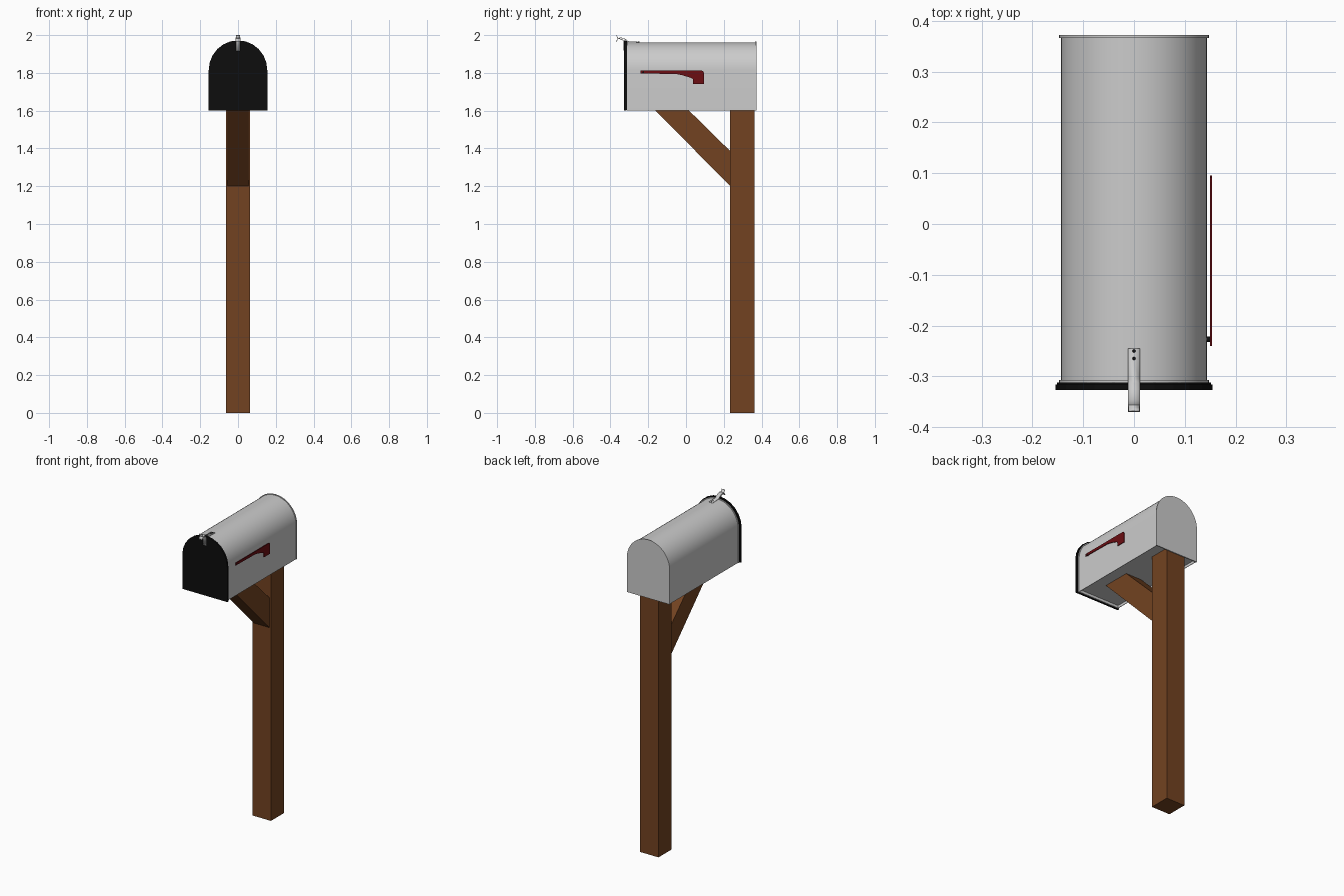
import bpy, bmesh
from math import sin, cos, pi

if "Cube" in bpy.data.objects:
    bpy.data.objects.remove(bpy.data.objects["Cube"])


def material(name, rgb):
    m = bpy.data.materials.new(name)
    m.diffuse_color = (*rgb, 1)
    m.use_nodes = True
    m.node_tree.nodes["Principled BSDF"].inputs["Base Color"].default_value = m.diffuse_color
    return m


WOOD = material("wood", (0.17, 0.055, 0.015))
BLACK = material("black", (0.004, 0.004, 0.004))
RED = material("red", (0.15, 0.004, 0.006))


def add(name, bm, mat=None, smooth=False):
    bmesh.ops.recalc_face_normals(bm, faces=bm.faces)
    me = bpy.data.meshes.new(name)
    bm.to_mesh(me)
    bm.free()
    ob = bpy.data.objects.new(name, me)
    bpy.context.collection.objects.link(ob)
    if mat:
        me.materials.append(mat)
    if smooth:
        bpy.ops.object.select_all(action='DESELECT')
        ob.select_set(True)
        bpy.context.view_layer.objects.active = ob
        bpy.ops.object.shade_smooth_by_angle(angle=0.6)
    return ob


def prism(name, pts, axis, a, b, mat=None, smooth=False):
    """Extrude a 2D outline along x or y between a and b."""
    bm = bmesh.new()
    place = (lambda p, t: (t, *p)) if axis == 'x' else (lambda p, t: (p[0], t, p[1]))
    lo, hi = ([bm.verts.new(place(p, t)) for p in pts] for t in (a, b))
    bm.faces.new(lo)
    bm.faces.new(hi)
    for i in range(len(pts)):
        j = (i + 1) % len(pts)
        bm.faces.new((lo[i], lo[j], hi[j], hi[i]))
    return add(name, bm, mat, smooth)


def arch(w, top, bottom, n, spring=1.815):
    """Open-bottomed mailbox outline, from lower right over to lower left."""
    arc = [(w * cos(pi * i / n), spring + (top - spring) * sin(pi * i / n)) for i in range(n + 1)]
    return [(w, bottom)] + arc + [(-w, bottom)]


def strip(name, path, half, thick):
    """Bent sheet metal: a (y, z) path given width and thickness."""
    bm = bmesh.new()
    rows = [[bm.verts.new((x, *p)) for x in (-half, half)] for p in path]
    for r, s in zip(rows, rows[1:]):
        bm.faces.new((r[0], r[1], s[1], s[0]))
    ob = add(name, bm, None, True)
    mod = ob.modifiers.new("thickness", 'SOLIDIFY')
    mod.thickness, mod.offset = thick, 0
    return ob


# Post and diagonal brace
prism("post", [(0.233, 0), (0.362, 0), (0.362, 1.62), (0.233, 1.62)], 'x', -0.064, 0.064, WOOD)
prism("brace", [(-0.181, 1.62), (-0.004, 1.62), (0.235, 1.385), (0.235, 1.2)], 'x', -0.055, 0.055, WOOD)

# Shell (thin, open underneath), recessed floor, back panel, front lip
outer, inner = arch(0.144, 1.962, 1.602, 24), arch(0.141, 1.959, 1.602, 24)
prism("mailbox_shell", outer + inner[::-1], 'y', -0.311, 0.369, None, True)
prism("mailbox_floor", [(-0.142, 1.618), (0.142, 1.618), (0.142, 1.622), (-0.142, 1.622)],
      'y', -0.31, 0.368)
prism("back_panel", arch(0.148, 1.966, 1.602, 24), 'y', 0.366, 0.372, None, True)
prism("front_lip", arch(0.148, 1.966, 1.602, 24), 'y', -0.313, -0.307, None, True)

# Door with a folded rim
prism("door", arch(0.155, 1.972, 1.602, 12), 'y', -0.327, -0.316, BLACK)
prism("door_rim", arch(0.152, 1.969, 1.604, 12), 'y', -0.317, -0.312, BLACK)

# Latch strip on the roof and pull tab on the door
strip("latch_strip", [(-0.245, 1.963), (-0.305, 1.965), (-0.315, 1.974), (-0.33, 1.983),
                      (-0.348, 1.986), (-0.36, 1.981), (-0.369, 1.966)], 0.012, 0.003)
strip("door_tab", [(-0.328, 1.915), (-0.329, 1.965), (-0.335, 1.975), (-0.35, 1.98),
                   (-0.362, 1.985), (-0.368, 1.999)], 0.011, 0.003)


def pin(name, at, r, depth, rot=(0, 0, 0), mat=BLACK):
    bpy.ops.mesh.primitive_cylinder_add(vertices=12, radius=r, depth=depth, location=at, rotation=rot)
    ob = bpy.context.object
    ob.name = name
    ob.data.materials.append(mat)


# Latch rivets and flag pivot
for i, y in enumerate((-0.25, -0.265)):
    pin(f"latch_rivet_{i + 1}", (0, y, 1.965), 0.003, 0.004)
pin("flag_pivot", (0.148, -0.227, 1.804), 0.005, 0.012, (0, pi / 2, 0))

# Signal flag
prism("flag", [(-0.24, 1.812), (0.083, 1.812), (0.092, 1.808), (0.096, 1.798), (0.096, 1.742),
               (0.038, 1.742), (0.038, 1.766), (0.025, 1.774), (-0.02, 1.788), (-0.05, 1.794),
               (-0.24, 1.797)], 'x', 0.15, 0.154, RED)
